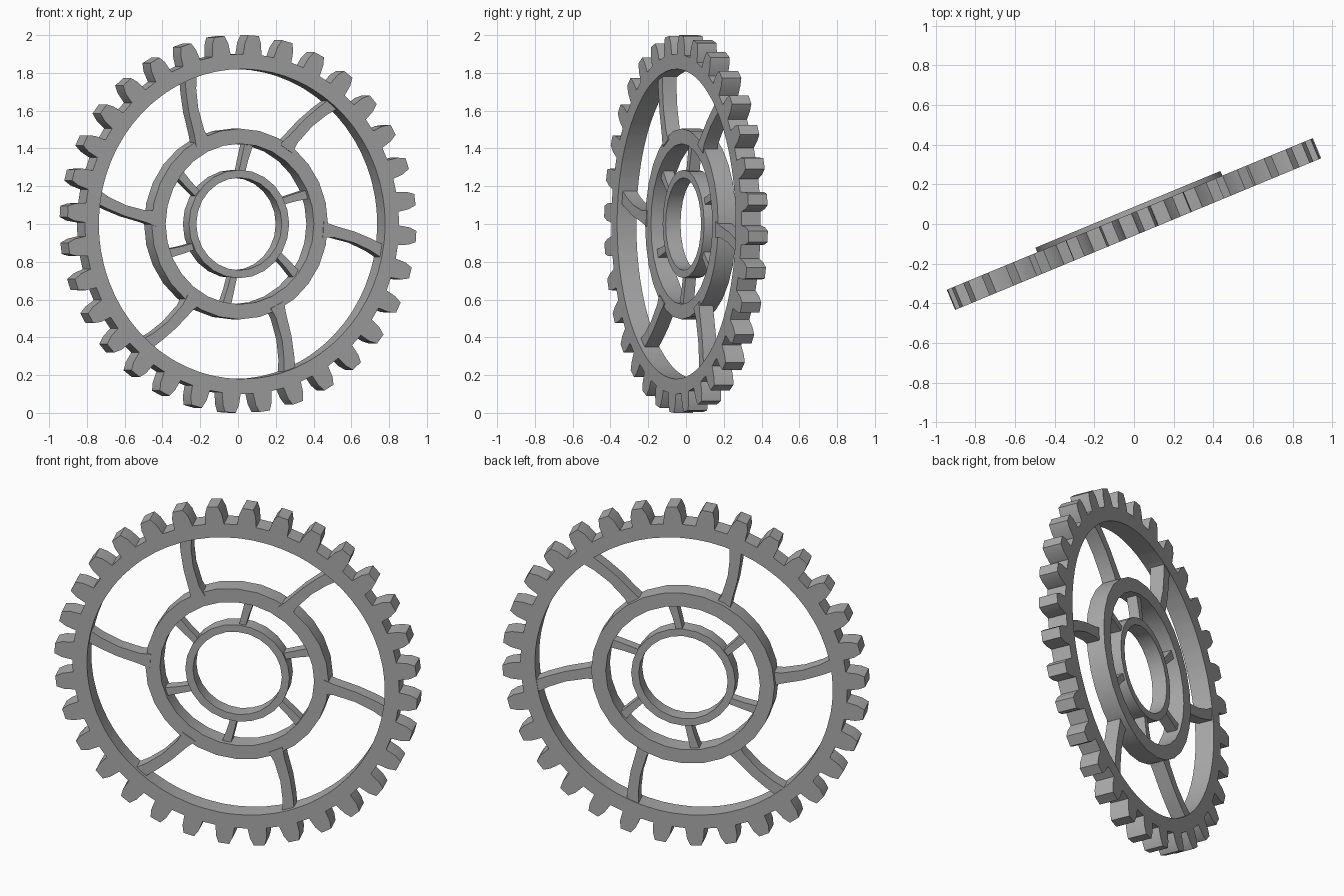
import bpy, bmesh, math
from mathutils import Matrix

if "Cube" in bpy.data.objects:
    bpy.data.objects.remove(bpy.data.objects["Cube"], do_unlink=True)

steel = bpy.data.materials.new("grey_steel")
steel.use_nodes = True
GREY = (0.40, 0.40, 0.40, 1.0)
steel.diffuse_color = GREY
steel.node_tree.nodes["Principled BSDF"].inputs["Base Color"].default_value = GREY

# The wheel stands upright, turned a little about the vertical axis
PLACE = Matrix.Translation((0, 0, 1)) @ Matrix.Rotation(math.radians(22.5), 4, "Z")


def polar(radius, angle, depth):
    """Point on the wheel; angle is clockwise from the top."""
    return (radius * math.sin(angle), depth, radius * math.cos(angle))


def finish(bm, name):
    bmesh.ops.recalc_face_normals(bm, faces=bm.faces)
    bm.transform(PLACE)
    mesh = bpy.data.meshes.new(name)
    bm.to_mesh(mesh)
    bm.free()
    mesh.materials.append(steel)
    obj = bpy.data.objects.new(name, mesh)
    bpy.context.collection.objects.link(obj)
    bpy.ops.object.select_all(action="DESELECT")
    obj.select_set(True)
    bpy.context.view_layer.objects.active = obj
    bpy.ops.object.shade_smooth_by_angle(angle=math.radians(25))
    return obj


def ring(name, outline, inner, front, back):
    """Flat ring between an outer (radius, angle) outline and an inner radius."""
    bm = bmesh.new()
    sections = []
    for radius, a in outline:
        corners = [(radius, front), (radius, back), (inner, back), (inner, front)]
        sections.append([bm.verts.new(polar(r, a, d)) for r, d in corners])
    for i, here in enumerate(sections):
        there = sections[(i + 1) % len(sections)]
        for k in range(4):
            m = (k + 1) % 4
            bm.faces.new((here[k], here[m], there[m], there[k]))
    return finish(bm, name)


def circle(radius, sides):
    return [(radius, math.tau * i / sides) for i in range(sides)]


def spokes(name, first, path, front, back):
    """Six curved bars; path holds (radius, angle offset, half width)."""
    for n in range(6):
        bm = bmesh.new()
        sections = []
        for radius, offset, half in path:
            a = math.radians(first + 60 * n + offset)
            w = half / radius
            corners = [(a - w, front), (a + w, front), (a + w, back), (a - w, back)]
            sections.append([bm.verts.new(polar(radius, t, d)) for t, d in corners])
        for here, there in zip(sections, sections[1:]):
            for k in range(4):
                m = (k + 1) % 4
                bm.faces.new((here[k], here[m], there[m], there[k]))
        bm.faces.new(sections[0])
        bm.faces.new(sections[-1])
        finish(bm, f"{name}_{n + 1}")


# Toothed rim
TEETH = 32
tooth = [(0.90, -0.052), (0.96, -0.046), (1.0, -0.030),
         (1.0, 0.030), (0.96, 0.046), (0.90, 0.052)]
outline = []
for t in range(TEETH):
    middle = math.radians(3.8) + math.tau * t / TEETH
    outline += [(r, middle + w / r) for r, w in tooth]
ring("toothed_rim", outline, 0.82, -0.055, 0.055)

# Middle ring and hub ring sit slightly towards the back
ring("middle_ring", circle(0.505, 28), 0.425, -0.025, 0.08)
ring("hub_ring", circle(0.287, 24), 0.245, -0.015, 0.07)

# Long curved spokes and short inner spokes
spokes("long_spoke", -26.5,
       [(0.48, 0, 0.042), (0.54, 0.7, 0.031), (0.66, 2.6, 0.029),
        (0.76, 4.8, 0.031), (0.84, 6.8, 0.036)], -0.03, 0.05)
spokes("short_spoke", 4.5,
       [(0.27, 0, 0.018), (0.35, 2.2, 0.020), (0.44, 4.2, 0.025)], 0.0, 0.06)
